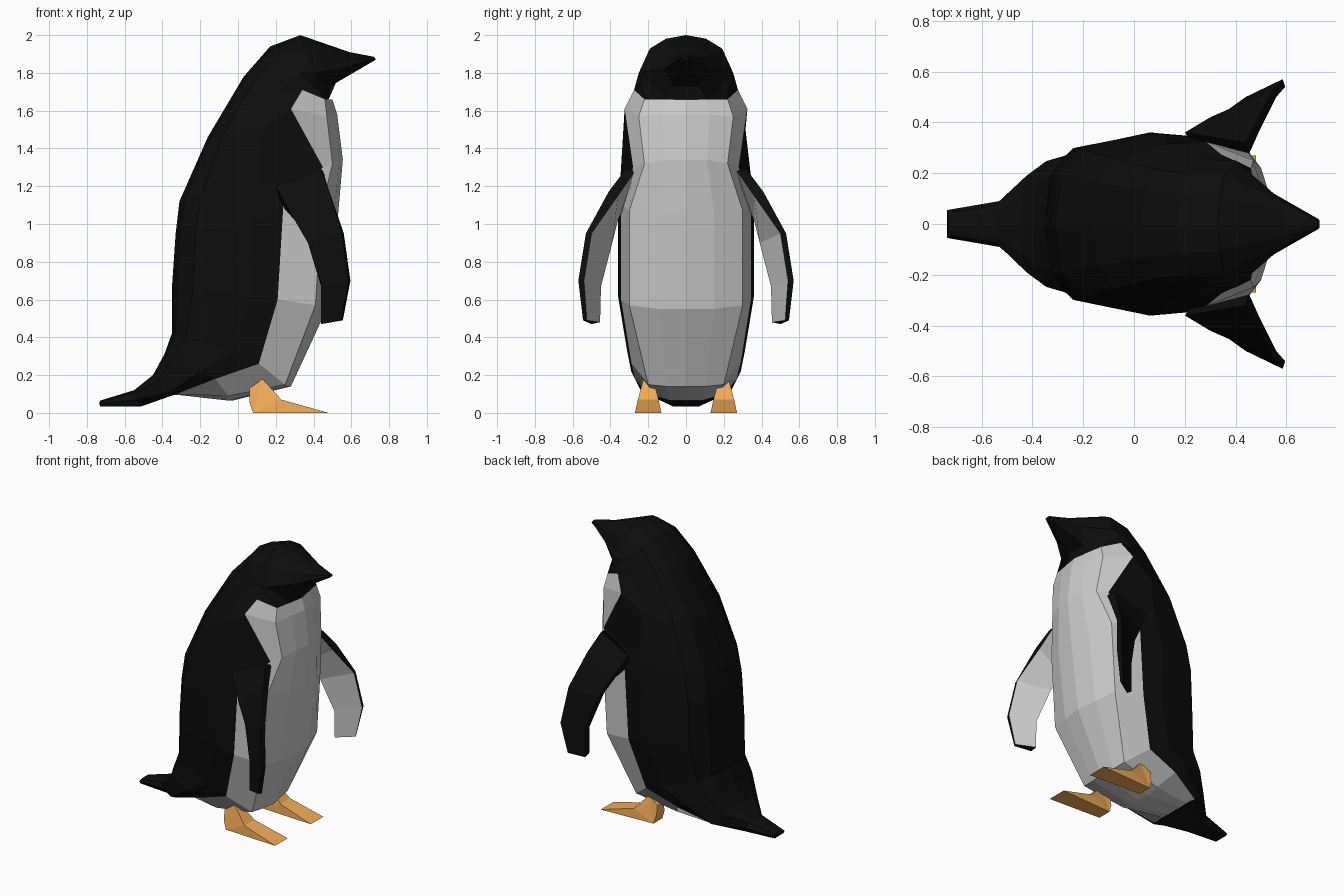
import bpy, bmesh
from math import sin, cos, radians

if "Cube" in bpy.data.objects:
    bpy.data.objects.remove(bpy.data.objects["Cube"])


def material(name, rgb):
    m = bpy.data.materials.new(name)
    m.diffuse_color = (*rgb, 1)
    m.use_nodes = True
    m.node_tree.nodes["Principled BSDF"].inputs["Base Color"].default_value = m.diffuse_color
    return m


black = material("black", (0.004, 0.004, 0.004))
white = material("white", (0.8, 0.8, 0.8))
orange = material("orange", (0.9, 0.42, 0.1))


def finish(bm, name, mats):
    bmesh.ops.recalc_face_normals(bm, faces=bm.faces[:])
    me = bpy.data.meshes.new(name)
    bm.to_mesh(me)
    bm.free()
    for m in mats:
        me.materials.append(m)
    ob = bpy.data.objects.new(name, me)
    bpy.context.collection.objects.link(ob)
    return ob


def skin(bm, rows, closed=(), mat=0):
    """Quads between neighbouring rows; spans listed in closed are full rings."""
    vs = [[bm.verts.new(p) for p in r] for r in rows]
    for i, (a, b) in enumerate(zip(vs, vs[1:])):
        n = len(a)
        for j in range(n if i in closed else n - 1):
            k = (j + 1) % n
            bm.faces.new((a[j], a[k], b[k], b[j])).material_index = mat
    return vs


def both_sides(half):
    """Half row starting on the centre line -> full row."""
    return [(x, -y, z) for x, y, z in half[:0:-1]] + half


# Dark coat, beak to tail: centre line x z, flank x y z, edge x y z, roundness
coat = [
    (.72, 1.885, .725, .02, 1.878, .73, .015, 1.87, 1),
    (.59, 1.91, .55, .12, 1.82, .49, .07, 1.73, 1),
    (.33, 2.0, .40, .25, 1.80, .48, .11, 1.66, 1),
    (.17, 1.94, .32, .25, 1.80, .46, .22, 1.66, .9),
    (.03, 1.78, .22, .265, 1.71, .34, .275, 1.71, .8),
    (-.16, 1.46, .12, .315, 1.50, .28, .325, 1.61, .75),
    (-.31, 1.12, .12, .35, 1.2, .45, .28, 1.3, .7),
    (-.33, .95, .06, .36, 1.0, .24, .345, 1.1, .7),
    (-.35, .66, .07, .36, .62, .21, .345, .6, .7),
    (-.35, .42, -.03, .31, .32, .11, .29, .26, .6),
    (-.39, .31, -.2, .29, .22, -.12, .27, .18, .6),
    (-.45, .20, -.36, .235, .11, -.34, .2, .095, .8),
    (-.55, .12, -.53, .09, .07, -.51, .07, .035, .8),
    (-.73, .065, -.735, .055, .05, -.73, .05, .035, .8),
]
rows = []
for cx, cz, fx, fy, fz, ex, ey, ez, p in coat:
    half = [(cx, 0, cz)]
    for a in (25, 50):
        c, s = cos(radians(a)) ** p, sin(radians(a)) ** p
        half.append((fx + (cx - fx) * c, fy * s, fz + (cz - fz) * c))
    rows.append(both_sides(half + [(fx, fy, fz), (ex, ey, ez)]))

# Pale belly, throat to tail root: centre line x z, outer crease x y z
belly = [
    (.50, 1.66, .46, .22, 1.66),
    (.525, 1.58, .47, .25, 1.57),
    (.555, 1.34, .50, .22, 1.32),
    (.53, 1.05, .44, .30, 1.07),
    (.47, .55, .41, .30, .57),
    (.28, .14, .25, .20, .15),
    (-.03, .065, -.05, .17, .09),
    (-.34, .10, -.34, .12, .10),
]
front = []
for (cx, cz, ox, oy, oz), edge in zip(belly, rows[4:]):
    front.append(both_sides([(cx, 0, cz), (cx - .02, oy / 2, cz), (ox, oy, oz), edge[-1]]))
front[0] = both_sides([(.50, 0, 1.66), (.48, .11, 1.66), (.46, .22, 1.66), rows[4][-1]])

bm = bmesh.new()
ring = skin(bm, rows, closed=(0, 1, 11, 12))
bm.faces.new(ring[0])
bm.faces.new(ring[-1])
skin(bm, front, mat=1)
bmesh.ops.remove_doubles(bm, verts=bm.verts[:], dist=.004)
bmesh.ops.holes_fill(bm, edges=[e for e in bm.edges if e.is_boundary], sides=8)
finish(bm, "body", (black, white))

# Flipper sections from shoulder to tip: outer back, outer front, inner front, inner back
flipper = [
    [(.20, .36, 1.20), (.44, .32, 1.29), (.45, .27, 1.28), (.23, .32, 1.10)],
    [(.30, .42, 1.02), (.485, .41, 1.17), (.49, .36, 1.15), (.30, .36, 1.02)],
    [(.37, .45, .90), (.55, .53, .95), (.56, .50, .95), (.37, .39, .90)],
    [(.44, .50, .68), (.585, .57, .70), (.595, .54, .70), (.44, .45, .67)],
    [(.44, .50, .47), (.545, .545, .49), (.555, .525, .49), (.44, .455, .48)],
]
# Foot profile: x, z, half width
foot = [(.13, .18, .025), (.06, .13, .035), (.06, .06, .045),
        (.08, 0, .05), (.48, 0, .07), (.23, .07, .055)]

for side, s in (("left", 1), ("right", -1)):
    bm = bmesh.new()
    ring = skin(bm, [[(x, y * s, z) for x, y, z in r] for r in flipper], closed=range(4))
    for f in bm.faces:  # pale inner face
        if all(any(v in (r[2], r[3]) for r in ring) for v in f.verts):
            f.material_index = 1
    bm.faces.new(ring[0])
    bm.faces.new(ring[-1])
    finish(bm, side + "_flipper", (black, white))

    bm = bmesh.new()
    ring = skin(bm, [[(x, s * (.2 + k * w), z) for x, z, w in foot] for k in (-1, 1)], closed=(0,))
    caps = [bm.faces.new(r) for r in ring]
    bmesh.ops.triangulate(bm, faces=caps)
    finish(bm, side + "_foot", (orange,))
